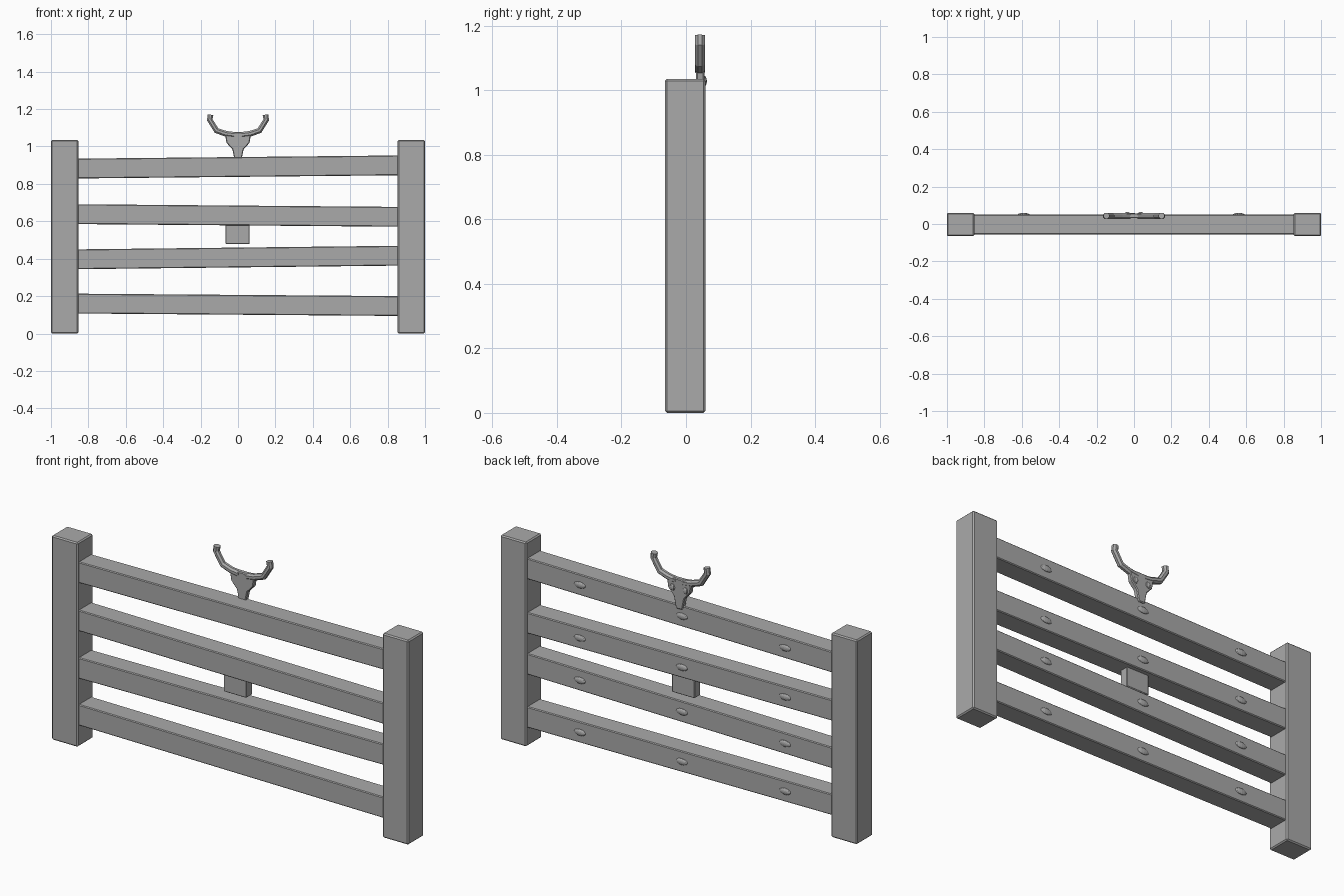
import bpy, bmesh, math
from mathutils import Vector, Matrix

if "Cube" in bpy.data.objects:
    bpy.data.objects.remove(bpy.data.objects["Cube"])

grey = bpy.data.materials.new("plain_grey")
grey.use_nodes = True
COLOUR = (0.4, 0.4, 0.4, 1)
grey.diffuse_color = COLOUR
grey.node_tree.nodes["Principled BSDF"].inputs["Base Color"].default_value = COLOUR


def add_object(name, bm):
    bmesh.ops.recalc_face_normals(bm, faces=bm.faces)
    mesh = bpy.data.meshes.new(name)
    bm.to_mesh(mesh)
    bm.free()
    mesh.materials.append(grey)
    obj = bpy.data.objects.new(name, mesh)
    bpy.context.collection.objects.link(obj)
    return obj


def bevel(obj, width):
    mod = obj.modifiers.new("edge_bevel", "BEVEL")
    mod.width, mod.segments = width, 1
    mod.limit_method = "ANGLE"


def add_box(name, low, high, width=0.004, tilt=0):
    """Bevelled box between two corners, tilted about its own centre."""
    low, high = Vector(low), Vector(high)
    bm = bmesh.new()
    bmesh.ops.create_cube(bm, size=1)
    bmesh.ops.scale(bm, vec=high - low, verts=bm.verts)
    bmesh.ops.rotate(bm, matrix=Matrix.Rotation(-tilt, 3, "Y"), verts=bm.verts)
    bmesh.ops.translate(bm, vec=(low + high) / 2, verts=bm.verts)
    obj = add_object(name, bm)
    bevel(obj, width)
    return obj


def add_dome(name, centre, radii, u=12, v=8):
    """Flattened ball, used for bolt heads and eyes."""
    bm = bmesh.new()
    bmesh.ops.create_uvsphere(bm, u_segments=u, v_segments=v, radius=1)
    bmesh.ops.scale(bm, vec=radii, verts=bm.verts)
    bmesh.ops.translate(bm, vec=centre, verts=bm.verts)
    return add_object(name, bm)


def add_tube(name, path, radius, sides=8):
    """Faceted tube along a path lying in the XZ plane, with mitred bends."""
    bm = bmesh.new()
    pts = [Vector(p) for p in path]
    rings = []
    for i, p in enumerate(pts):
        ahead = (pts[min(i + 1, len(pts) - 1)] - p).normalized()
        behind = (p - pts[max(i - 1, 0)]).normalized()
        along = (ahead + behind).normalized()
        across = along.cross(Vector((0, 1, 0)))
        ring = []
        for k in range(sides):
            a = math.tau * (k + 0.5) / sides
            offset = across * math.cos(a) + Vector((0, 1, 0)) * math.sin(a)
            ring.append(bm.verts.new(p + offset * radius))
        rings.append(ring)
    for r, s in zip(rings, rings[1:]):
        for k in range(sides):
            n = (k + 1) % sides
            bm.faces.new((r[k], r[n], s[n], s[k]))
    bm.faces.new(rings[0])
    bm.faces.new(rings[-1])
    return add_object(name, bm)


SIDES = (("left", 1), ("right", -1))

# Posts
for side, s in SIDES:
    add_box(side + "_post", (s * 0.927 - 0.073, -0.065, 0),
            (s * 0.927 + 0.073, 0.06, 1.035), 0.006)

# Slightly crooked rails: height at the right end, height at the left end
RAILS = ((0.160, 0.147), (0.397, 0.416), (0.638, 0.624), (0.882, 0.899))
for i, (z_right, z_left) in enumerate(RAILS, 1):
    mid = (z_right + z_left) / 2
    slope = (z_left - z_right) / 1.71
    add_box(f"rail_{i}", (-0.88, -0.055, mid - 0.053), (0.88, 0.05, mid + 0.053),
            0.004, math.atan(slope))
    # Bolt heads on the back of the rail
    for place, x in (("right", -0.59), ("middle", -0.012), ("left", 0.56)):
        add_dome(f"bolt_{i}_{place}", (x, 0.05, mid + slope * x), (0.032, 0.009, 0.016))

# Block hanging under the third rail
add_box("hanging_block", (-0.066, -0.022, 0.478), (0.062, 0.025, 0.6), 0.003)

# Skull plate, from half an outline
HALF = ((0.05, 1.077), (0.068, 1.06), (0.062, 1.02), (0.042, 0.998),
        (0.03, 0.985), (0.018, 0.925))
outline = list(HALF) + [(-x, z) for x, z in reversed(HALF)]
bm = bmesh.new()
plate = bm.faces.new([bm.verts.new((x, 0.031, z)) for x, z in outline])
extruded = bmesh.ops.extrude_face_region(bm, geom=[plate])["geom"]
bmesh.ops.translate(bm, vec=(0, 0.026, 0),
                    verts=[g for g in extruded if isinstance(g, bmesh.types.BMVert)])
bevel(add_object("skull", bm), 0.004)

# Horns and eyes
HORN = ((0.02, 1.062), (0.065, 1.068), (0.115, 1.085), (0.151, 1.143), (0.147, 1.17))
for side, s in SIDES:
    add_tube(side + "_horn", [(s * x, 0.043, z) for x, z in HORN], 0.0165)
    add_dome(side + "_eye", (s * 0.036, 0.055, 1.028), (0.015, 0.01, 0.018), 8, 6)
